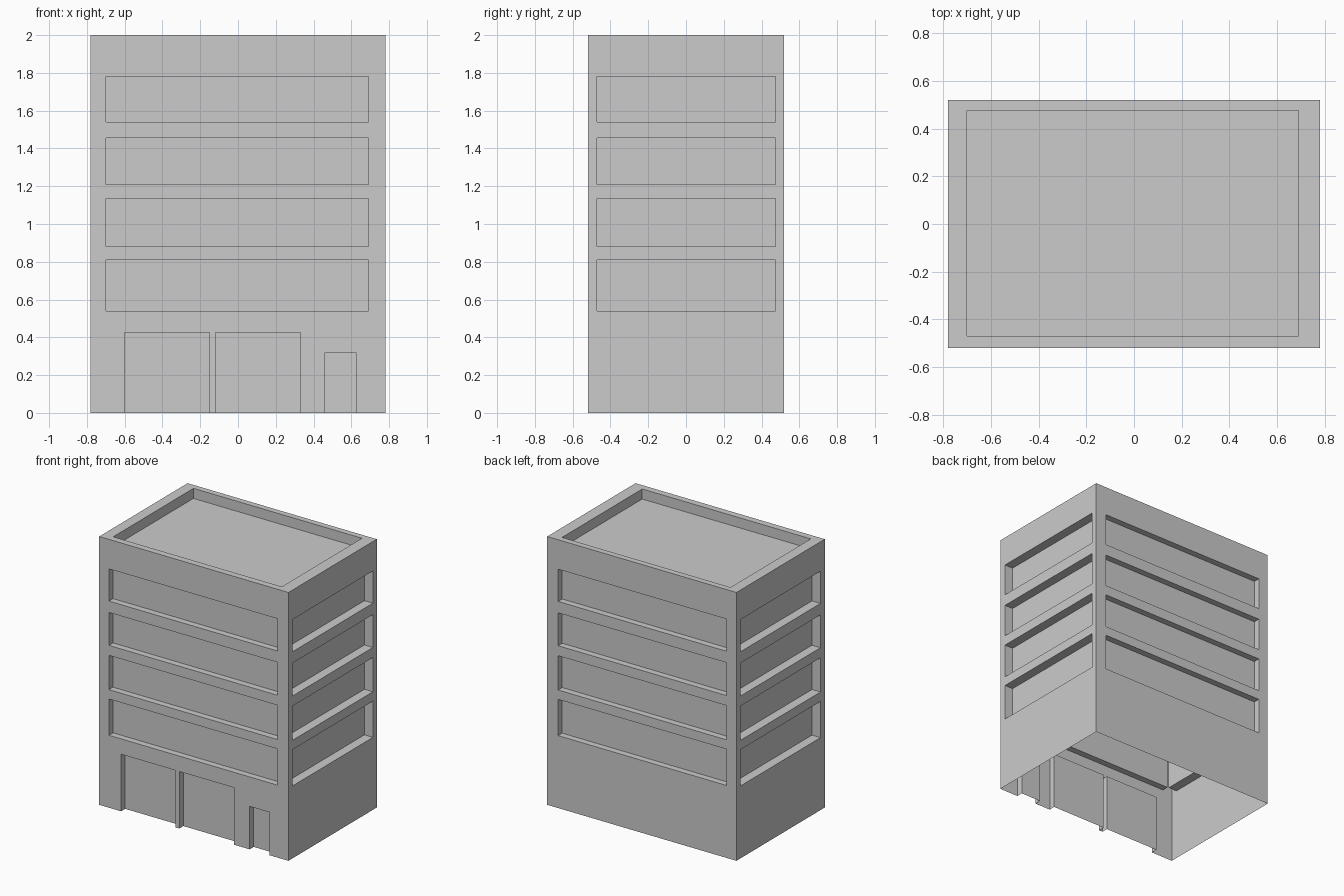
import bpy
import bmesh
from mathutils import Vector

if "Cube" in bpy.data.objects:
    bpy.data.objects.remove(bpy.data.objects["Cube"])

W, D, H = 0.78, 0.52, 2.0          # half width, half depth, height
X, Y, Z = Vector((1, 0, 0)), Vector((0, 1, 0)), Vector((0, 0, 1))
FLOORS = [(0.54, 0.81), (0.88, 1.135), (1.21, 1.455), (1.54, 1.78)]


def recessed_panel(name, origin, u, v, u_range, v_range, openings, depth):
    """Thin sheet facing u x v, with rectangular openings (u0, u1, v0, v1) pushed inward."""
    n = u.cross(v)
    bm = bmesh.new()

    def quad(points):
        bm.faces.new([bm.verts.new(origin + u * a + v * b - n * c) for a, b, c in points])

    us = sorted({*u_range, *(e for o in openings for e in o[:2])})
    vs = sorted({*v_range, *(e for o in openings for e in o[2:])})
    # flat sheet around the openings
    for a0, a1 in zip(us, us[1:]):
        for b0, b1 in zip(vs, vs[1:]):
            ca, cb = (a0 + a1) / 2, (b0 + b1) / 2
            if not any(o[0] < ca < o[1] and o[2] < cb < o[3] for o in openings):
                quad([(a0, b0, 0), (a1, b0, 0), (a1, b1, 0), (a0, b1, 0)])
    # recessed panes and their reveals
    for a0, a1, b0, b1 in openings:
        ring = [(a0, b0), (a1, b0), (a1, b1), (a0, b1)]
        quad([(*p, depth) for p in ring])
        for i in range(4):
            p, q = ring[i], ring[(i + 1) % 4]
            if p[1] == q[1] == 0:      # doors have no sill at ground level
                continue
            quad([(*p, 0), (*q, 0), (*q, depth), (*p, depth)])

    bmesh.ops.remove_doubles(bm, verts=bm.verts, dist=0.0005)
    mesh = bpy.data.meshes.new(name)
    bm.to_mesh(mesh)
    bm.free()
    obj = bpy.data.objects.new(name, mesh)
    bpy.context.collection.objects.link(obj)


def strips(a0, a1):
    return [(a0, a1, z0, z1) for z0, z1 in FLOORS]


# front wall: four window strips, two wide bays and a small door
doors = [(-0.60, -0.15, 0, 0.425), (-0.12, 0.33, 0, 0.425), (0.46, 0.625, 0, 0.32)]
recessed_panel("front_wall", -Y * D, X, Z, (-W, W), (0, H), strips(-0.70, 0.69) + doors, 0.048)

# back and side walls: window strips only
recessed_panel("back_wall", Y * D, -X, Z, (-W, W), (0, H), strips(-0.69, 0.70), 0.048)
recessed_panel("right_wall", X * W, Y, Z, (-D, D), (0, H), strips(-0.47, 0.475), 0.07)
recessed_panel("left_wall", -X * W, -Y, Z, (-D, D), (0, H), strips(-0.475, 0.47), 0.07)

# sunken roof inside the parapet (underside of the building stays open)
recessed_panel("roof", Z * H, X, Y, (-W, W), (-D, D), [(-0.70, 0.69, -0.47, 0.475)], 0.075)
